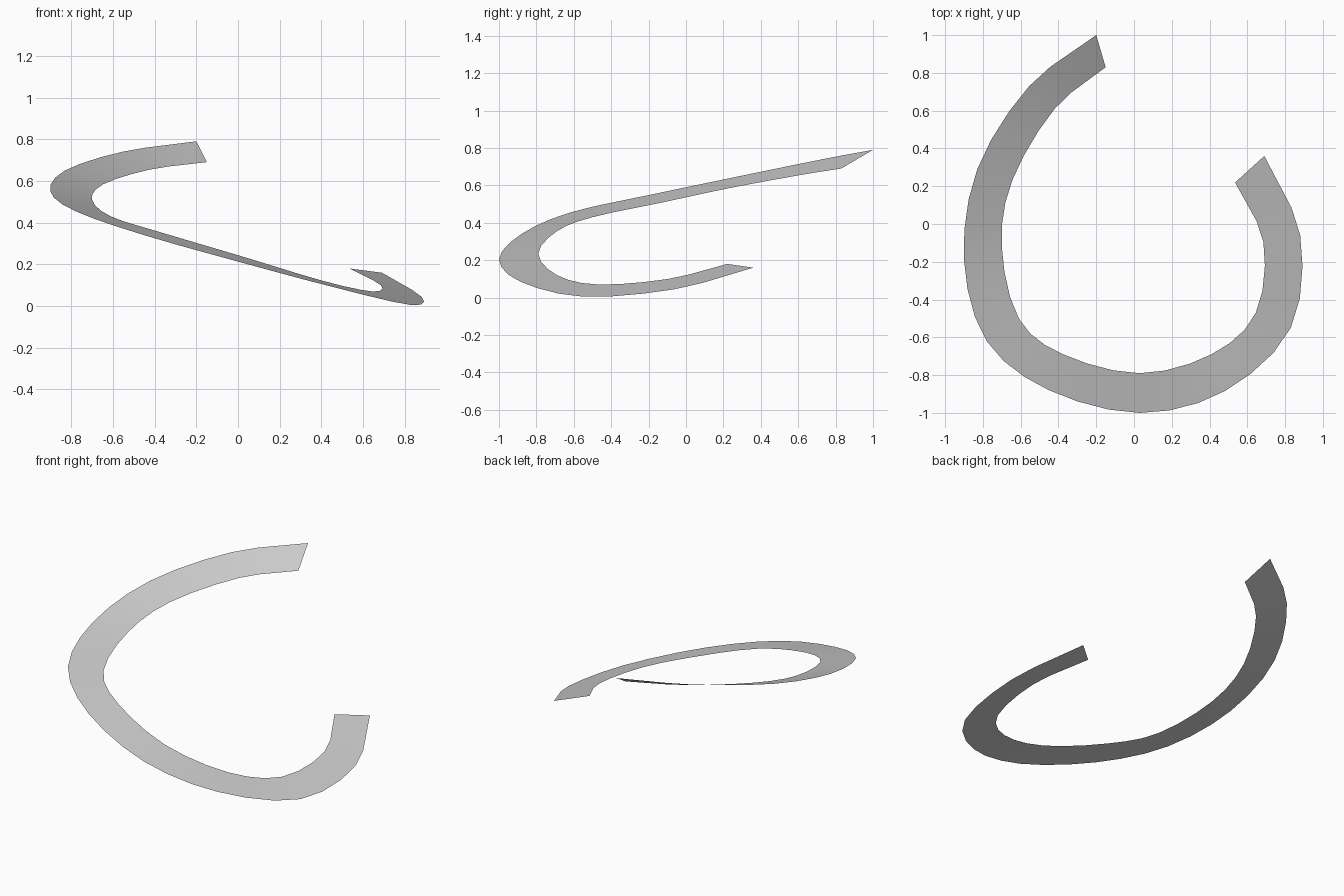
import bpy
import bmesh
from mathutils import Vector

STEPS = 3  # facets between neighbouring control points

cube = bpy.data.objects.get("Cube")
if cube:
    bpy.data.objects.remove(cube, do_unlink=True)


def make_material(name, colour):
    material = bpy.data.materials.new(name)
    material.use_nodes = True
    material.diffuse_color = colour
    shader = material.node_tree.nodes["Principled BSDF"]
    shader.inputs["Base Color"].default_value = colour
    return material


def smooth_path(controls):
    """Run a Catmull-Rom curve through the control points."""
    points = [Vector(p) for p in controls]
    first = points[0] * 2 - points[1]
    last = points[-1] * 2 - points[-2]
    padded = [first] + points + [last]
    path = []
    for a, b, c, d in zip(padded, padded[1:], padded[2:], padded[3:]):
        for step in range(STEPS):
            t = step / STEPS
            path.append(b + (c - a) * t / 2
                        + (a * 2 - b * 5 + c * 4 - d) * t ** 2 / 2
                        + (b * 3 - a - c * 3 + d) * t ** 3 / 2)
    path.append(points[-1])
    return path


def make_ribbon(name, outer, inner, material):
    """Bridge two edge paths with one open strip of quads, facing up."""
    bm = bmesh.new()
    rails = [[bm.verts.new(p) for p in smooth_path(edge)] for edge in (outer, inner)]
    out, inn = rails
    for i in range(len(out) - 1):
        bm.faces.new((out[i], out[i + 1], inn[i + 1], inn[i]))
    mesh = bpy.data.meshes.new(name)
    bm.to_mesh(mesh)
    bm.free()
    mesh.materials.append(material)
    ribbon = bpy.data.objects.new(name, mesh)
    bpy.context.collection.objects.link(ribbon)
    return ribbon


# Edges of the rising curved strip, from its high end to its low end
outer_edge = [
    (-.2, 1, .79), (-.555, .73, .74), (-.83, .29, .65), (-.9, -.19, .55),
    (-.78, -.62, .455), (-.45, -.88, .34), (.03, -1, .205), (.48, -.885, .085),
    (.83, -.55, .005), (.88, -.06, .045), (.69, .36, .16),
]
inner_edge = [
    (-.15, .83, .69), (-.42, .61, .655), (-.645, .23, .585), (-.7, -.12, .51),
    (-.61, -.5, .43), (-.375, -.69, .355), (.03, -.79, .235), (.41, -.69, .12),
    (.645, -.47, .07), (.685, -.095, .1), (.535, .22, .18),
]

grey = make_material("light grey", (0.6, 0.6, 0.6, 1))
strip = make_ribbon("curved_ramp", outer_edge, inner_edge, grey)

# Soft shading along the strip
bpy.ops.object.select_all(action="DESELECT")
strip.select_set(True)
bpy.context.view_layer.objects.active = strip
bpy.ops.object.shade_smooth_by_angle()
